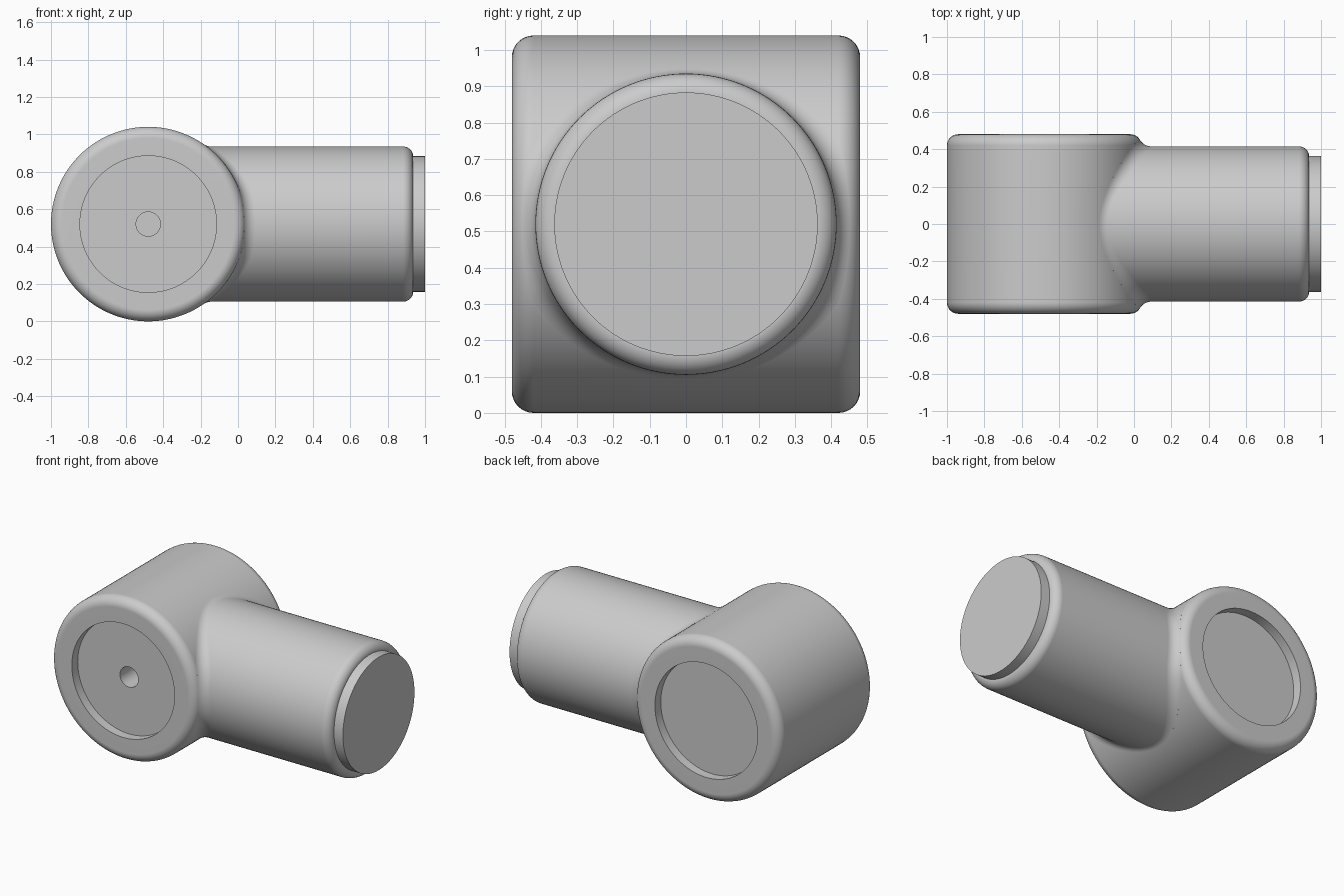
import bpy
import bmesh
from math import sin, cos, pi, sqrt
from mathutils import Vector

cube = bpy.data.objects.get("Cube")
if cube:
    bpy.data.objects.remove(cube, do_unlink=True)

SEG = 128
MID_Z = 0.52                        # height of both axes
HEAD_X, HEAD_R, HEAD_HALF, HEAD_ROUND = -0.48, 0.52, 0.48, 0.06
ARM_R, ARM_END, ARM_ROUND = 0.415, 0.937, 0.055
BLEND = 0.07                        # fillet where the arm meets the head

grey = bpy.data.materials.new("light grey")
grey.use_nodes = True
colour = (0.6, 0.6, 0.6, 1)
grey.diffuse_color = colour
grey.node_tree.nodes["Principled BSDF"].inputs["Base Color"].default_value = colour


def skin(name, rings, cap_start=True, cap_end=True):
    """Bridge a list of closed rings into one smooth object."""
    bm = bmesh.new()
    loops = [[bm.verts.new(p) for p in ring] for ring in rings]
    for a, b in zip(loops, loops[1:]):
        for i in range(SEG):
            j = (i + 1) % SEG
            bm.faces.new((a[i], a[j], b[j], b[i]))
    if cap_start:
        bm.faces.new(loops[0])
    if cap_end:
        bm.faces.new(loops[-1])
    bmesh.ops.recalc_face_normals(bm, faces=bm.faces)
    mesh = bpy.data.meshes.new(name)
    bm.to_mesh(mesh)
    bm.free()
    mesh.materials.append(grey)
    obj = bpy.data.objects.new(name, mesh)
    bpy.context.collection.objects.link(obj)
    bpy.ops.object.select_all(action='DESELECT')
    obj.select_set(True)
    bpy.context.view_layer.objects.active = obj
    bpy.ops.object.shade_smooth_by_angle(angle=pi / 6)
    flat = obj.modifiers.new("flat ends", 'WEIGHTED_NORMAL')
    flat.keep_sharp = True
    return obj


def angles():
    return [2 * pi * i / SEG for i in range(SEG)]


def ring_y(r, y):
    return [Vector((HEAD_X + r * cos(t), y, MID_Z + r * sin(t))) for t in angles()]


def ring_x(r, x):
    return [Vector((x, r * cos(t), MID_Z + r * sin(t))) for t in angles()]


def rounded(r, end, radius, steps=8):
    """Quarter-round profile from the side wall to the end face."""
    arc = [pi / 2 * k / steps for k in range(steps + 1)]
    return [(r - radius + radius * cos(a), end - radius + radius * sin(a)) for a in arc]


# Head: rounded drum with a recess at each end and a small hole in front
RECESS_R, RECESS_DEPTH, HOLE_R, HOLE_DEPTH = 0.365, 0.06, 0.065, 0.3
floor = HEAD_HALF - RECESS_DEPTH
half = rounded(HEAD_R, HEAD_HALF, HEAD_ROUND) + [(RECESS_R, HEAD_HALF), (RECESS_R, floor)]
front = [(HOLE_R, -floor + HOLE_DEPTH), (HOLE_R, -floor)]
front += [(r, -y) for r, y in reversed(half)]
skin("head", [ring_y(r, y) for r, y in front + half])


# Arm: tube whose root is a rolling-ball fillet against the rounded head
def blend_section(t, steps=10):
    y, z = (ARM_R + BLEND) * cos(t), (ARM_R + BLEND) * sin(t)
    core_r, core_y = HEAD_R - HEAD_ROUND, HEAD_HALF - HEAD_ROUND
    over = max(abs(y) - core_y, 0)
    radial = core_r + sqrt((BLEND + HEAD_ROUND) ** 2 - over ** 2)
    dx = sqrt(radial ** 2 - z ** 2)
    centre = Vector((HEAD_X + dx, y, MID_Z + z))
    # nearest point on the drum's core gives the contact direction
    core = Vector((HEAD_X + dx * core_r / radial,
                   y - over * (1 if y > 0 else -1), MID_Z + z * core_r / radial))
    to_head = (core - centre).normalized()
    to_arm = Vector((0, -cos(t), -sin(t)))
    points = [centre + to_head * (BLEND + 0.02)]
    angle = to_head.angle(to_arm)
    for k in range(steps + 1):
        f = k / steps
        d = (to_head * sin((1 - f) * angle) + to_arm * sin(f * angle)) / sin(angle)
        points.append(centre + d * BLEND)
    return points


root = [list(ring) for ring in zip(*(blend_section(t) for t in angles()))]
tip = [ring_x(r, x) for r, x in rounded(ARM_R, ARM_END, ARM_ROUND)]
skin("arm", root + tip, cap_start=False)

# End plug: short disc standing proud of the arm
PLUG_R = 0.363
skin("end_plug", [ring_x(PLUG_R, 0.9), ring_x(PLUG_R, 1.0)])
